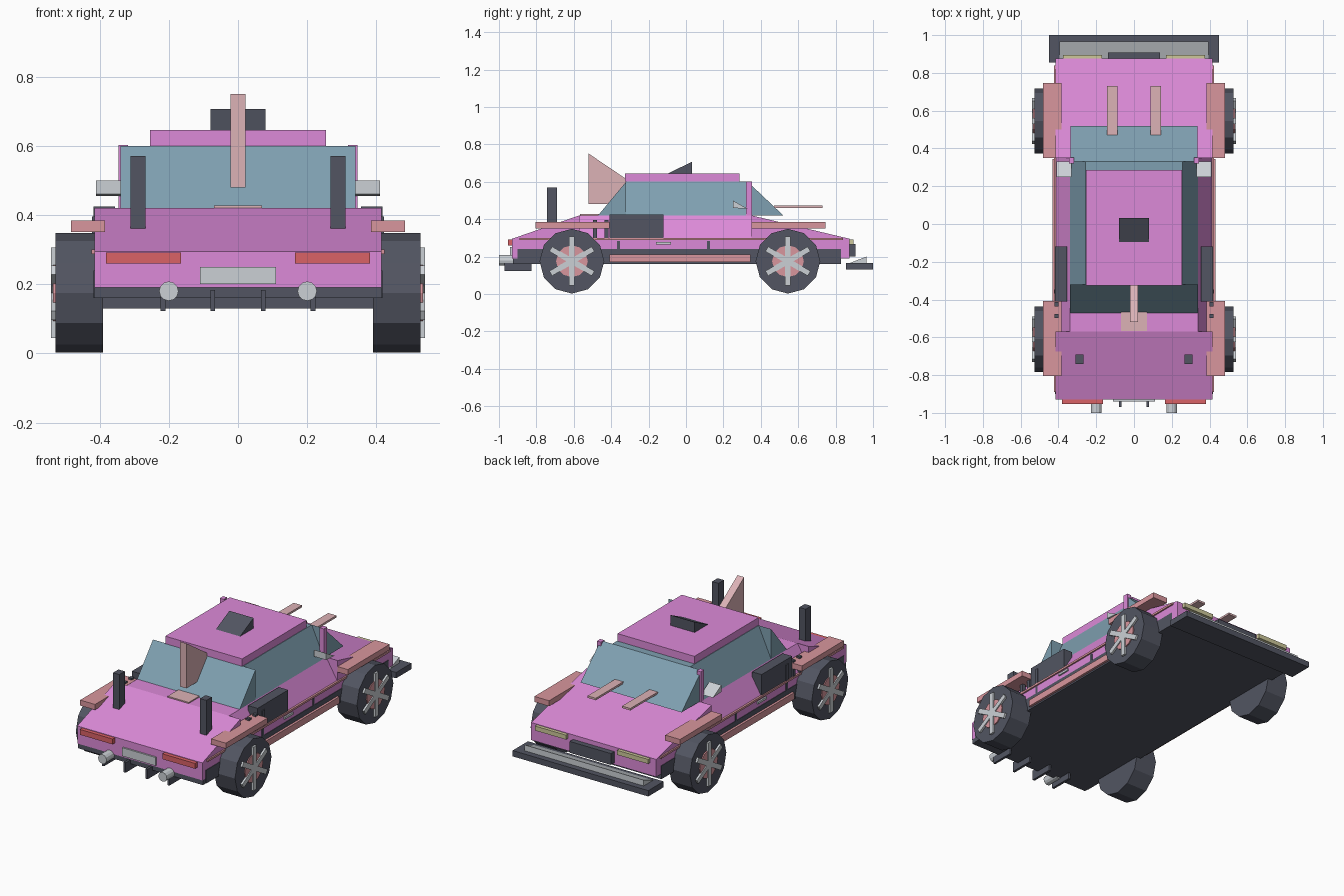
import bpy, bmesh, math
from mathutils import Matrix

if "Cube" in bpy.data.objects:
    bpy.data.objects.remove(bpy.data.objects["Cube"])


def material(name, r, g, b):
    lin = [(c / 255 / 12.92) if c < 10 else ((c / 255 + 0.055) / 1.055) ** 2.4 for c in (r, g, b)]
    m = bpy.data.materials.new(name)
    m.diffuse_color = (*lin, 1)
    m.use_nodes = True
    m.node_tree.nodes["Principled BSDF"].inputs["Base Color"].default_value = m.diffuse_color
    return m


PINK = material("pink paint", 220, 138, 216)
ROSE = material("rose trim", 217, 150, 157)
PALE = material("pale rose", 220, 178, 182)
DARK = material("dark rubber", 82, 85, 98)
GLASS = material("blue glass", 127, 160, 177)
GREY = material("light metal", 203, 208, 213)
RED = material("red lamp", 218, 98, 102)
CREAM = material("cream lamp", 205, 200, 155)


def finish(name, bm, mat):
    bmesh.ops.recalc_face_normals(bm, faces=bm.faces[:])
    me = bpy.data.meshes.new(name)
    bm.to_mesh(me)
    bm.free()
    me.materials.append(mat)
    ob = bpy.data.objects.new(name, me)
    bpy.context.collection.objects.link(ob)
    return ob


def prism(name, pts, a, b, mat, axis="x"):
    """Extrude a (y,z) profile along x, or an (x,z) profile along y, from a to b."""
    bm = bmesh.new()
    place = (lambda p, t: (t, *p)) if axis == "x" else (lambda p, t: (p[0], t, p[1]))
    ends = [[bm.verts.new(place(p, t)) for p in pts] for t in (a, b)]
    for ring in ends:
        bm.faces.new(ring)
    n = len(pts)
    for i in range(n):
        j = (i + 1) % n
        bm.faces.new((ends[0][i], ends[0][j], ends[1][j], ends[1][i]))
    return finish(name, bm, mat)


def box(name, x0, x1, y0, y1, z0, z1, mat):
    return prism(name, [(y0, z0), (y1, z0), (y1, z1), (y0, z1)], x0, x1, mat)


def pair(name, x0, x1, y0, y1, z0, z1, mat):
    for side, s in (("right", 1), ("left", -1)):
        box(f"{name}_{side}", s * x0, s * x1, y0, y1, z0, z1, mat)


def disc(cy, cz, r, n):
    """Polygon profile with a corner at the bottom."""
    return [(cy + r * math.sin(2 * math.pi * i / n), cz - r * math.cos(2 * math.pi * i / n))
            for i in range(n)]


# Body: lower tub, two full-width wedges and a middle with sloped shoulders
box("lower_body", -.415, .415, -.93, .875, .19, .295, PINK)
prism("rear_deck", [(-.93, .295), (-.57, .295), (-.57, .42)], -.415, .415, PINK)
prism("hood", [(.35, .295), (.875, .295), (.35, .42)], -.415, .415, PINK)
prism("mid_body", [(-.415, .295), (.415, .295), (.34, .42), (-.34, .42)], -.57, .35, PINK, "y")
box("chassis", -.418, .418, -.90, .83, .16, .24, DARK)
box("rear_valance", -.415, .415, -.925, -.89, .16, .19, DARK)

# Cabin: sloped side glass, full-width windscreen wedges and roof plate
prism("side_glass", [(-.34, .42), (.34, .42), (.258, .60), (-.258, .60)], -.32, .33, GLASS, "y")
prism("rear_glass", [(-.47, .42), (-.32, .42), (-.32, .60)], -.34, .34, GLASS)
prism("windscreen", [(.33, .42), (.52, .42), (.33, .60)], -.335, .335, GLASS)
box("roof", -.255, .255, -.325, .285, .60, .645, PINK)
pair("pillar", .318, .345, .32, .352, .42, .602, PINK)
prism("roof_scoop", [(-.095, .645), (.033, .645), (.033, .707)], -.08, .08, DARK)
prism("tail_fin", [(-.52, .48), (-.12, .48), (-.52, .75)], -.022, .022, PALE)
box("fin_base", -.07, .07, -.567, -.465, .418, .427, PALE)
pair("hood_strip", .087, .142, .47, .73, .460, .472, PALE)
for s in (1, -1):
    prism("mirror", [(.25, .46), (.33, .455), (.25, .50)], s * .33, s * .41, GREY)

# Rear fittings
pair("rear_post", .268, .31, -.742, -.69, .35, .57, DARK)
pair("tail_light", .165, .382, -.953, -.92, .26, .292, RED)
box("rear_plate", -.11, .11, -.94, -.92, .20, .25, GREY)
for s in (1, -1):
    prism("exhaust", disc(s * .2, .18, .028, 12), -1.0, -.90, GREY, "y")
for x in (-.217, -.073, .073, .217):
    box("diffuser_fin", x - .007, x + .007, -.97, -.825, .123, .183, DARK)

# Front fittings
pair("headlight", .17, .375, .86, .895, .265, .292, CREAM)
box("grille", -.137, .137, .86, .907, .20, .268, DARK)
box("splitter", -.45, .45, .855, 1.0, .13, .165, DARK)
prism("splitter_wedge", [(.875, .165), (.965, .165), (.965, .20)], -.395, .395, GREY)

# Side trim
pair("side_intake", .355, .417, -.41, -.12, .298, .424, DARK)
pair("side_stripe", .41, .424, -.89, .84, .288, .30, ROSE)
pair("side_skirt", .41, .432, -.41, .345, .17, .21, ROSE)
pair("door_handle", .41, .424, -.16, -.08, .264, .277, GREY)
for y in (.12, -.36):
    pair("door_seam", .41, .418, y - .008, y + .008, .24, .282, DARK)
for y in (-.487, -.425, -.358):
    pair("side_vent", .40, .422, y - .011, y + .011, .30, .395, DARK)
for y0 in (-.805, .35):
    pair("fender_flare", .385, .483, y0, y0 + .397, .351, .384, ROSE)

# Wheels: twelve-sided tyre, hub disc and three crossing bars
for cy in (-.61, .545):
    for s in (1, -1):
        prism("tyre", disc(cy, .175, .173, 12), s * .39, s * .528, DARK)
        prism("hub", disc(cy, .175, .085, 12), s * .52, s * .534, ROSE)
        for k in range(3):
            bm = bmesh.new()
            bmesh.ops.create_cube(bm, size=1)
            bmesh.ops.transform(bm, verts=bm.verts[:], matrix=(
                Matrix.Translation((s * .532, cy, .175)) @ Matrix.Rotation(k * math.pi / 3, 4, "X")
                @ Matrix.Diagonal((.016, .03, .262, 1))))
            finish("wheel_spoke", bm, GREY)
